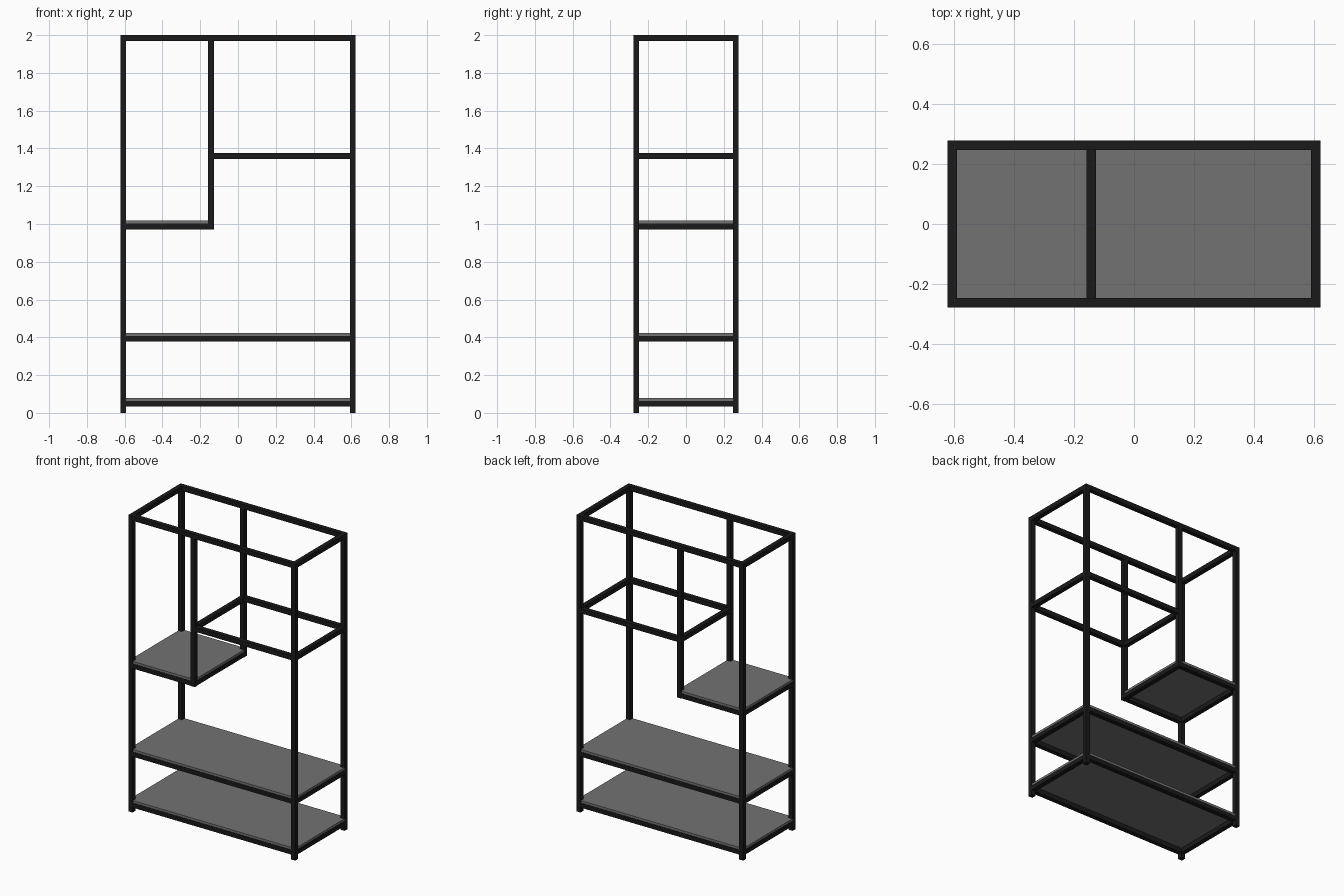
import bpy

if "Cube" in bpy.data.objects:
    bpy.data.objects.remove(bpy.data.objects["Cube"])

T = 0.031                 # square tube width
X, Y = 0.6075, 0.2635     # tube centre lines of the outer frame
XD = -0.143               # divider centre line
H = T / 2


def box(name, lo, hi, color):
    bpy.ops.mesh.primitive_cube_add(size=1, location=[(a + b) / 2 for a, b in zip(lo, hi)])
    ob = bpy.context.object
    ob.name = name
    ob.scale = [b - a for a, b in zip(lo, hi)]
    bpy.ops.object.transform_apply(location=False, rotation=False, scale=True)
    ob.data.materials.append(color)
    return ob


def material(name, rgb):
    m = bpy.data.materials.new(name)
    m.diffuse_color = (*rgb, 1)
    m.use_nodes = True
    m.node_tree.nodes["Principled BSDF"].inputs["Base Color"].default_value = m.diffuse_color
    return m


black = material("black_metal", (0.01, 0.01, 0.01))
grey = material("grey_panel", (0.17, 0.17, 0.17))


def post(name, x, y, z0, z1):
    box(name, (x - H, y - H, z0), (x + H, y + H, z1), black)


def frame(name, x0, x1, top):
    """Four rails fitted between the posts at x0 and x1."""
    z = top - T
    for side, y in (("front", -Y), ("back", Y)):
        box(f"{name}_{side}_rail", (x0 + H, y - H, z), (x1 - H, y + H, top), black)
    for side, x in (("left", x0), ("right", x1)):
        box(f"{name}_{side}_rail", (x - H, -Y + H, z), (x + H, Y - H, top), black)


def panel(name, x0, x1, z):
    """Thin shelf board lying on its frame, just inside the outer faces."""
    e = H - 0.003
    box(name, (x0 - e, -Y - e, z), (x1 + e, Y + e, z + 0.016), grey)


# Corner posts and the hanging divider posts
for fb, y in (("front", -Y), ("back", Y)):
    post(f"{fb}_left_post", -X, y, 0, 2)
    post(f"{fb}_right_post", X, y, 0, 2)
    post(f"{fb}_divider_post", XD, y, 0.97, 2 - T)

# Horizontal frames
frame("top", -X, X, 2.0)
frame("upper_right", XD, X, 1.376)
frame("left_shelf", -X, XD, 1.003)
frame("middle_shelf", -X, X, 0.408)
frame("bottom_shelf", -X, X, 0.064)

# Shelf boards
panel("left_shelf_board", -X, XD, 1.003)
panel("middle_shelf_board", -X, X, 0.408)
panel("bottom_shelf_board", -X, X, 0.064)
